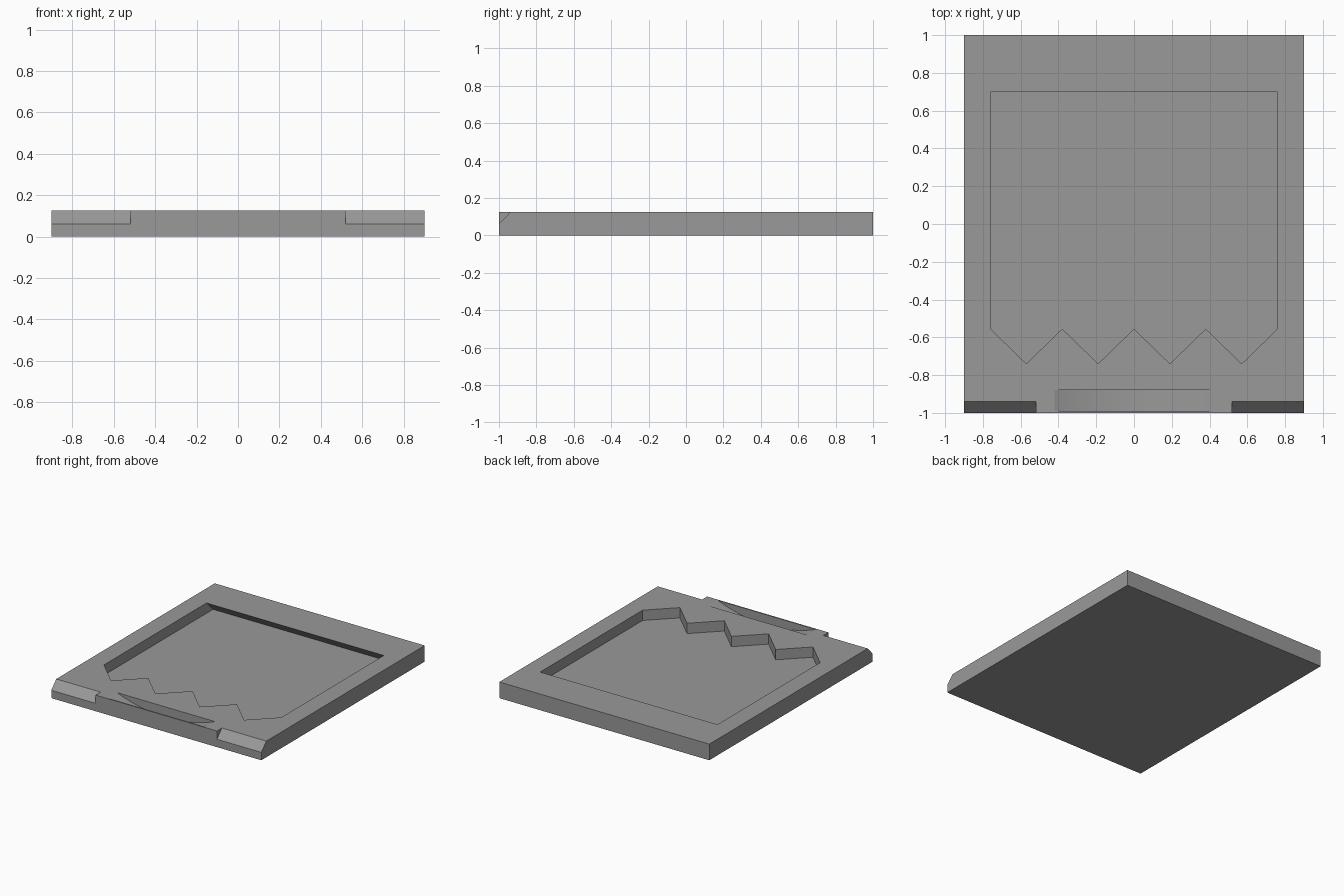
import bpy
import bmesh
import math

default = bpy.data.objects.get("Cube")
if default:
    bpy.data.objects.remove(default, do_unlink=True)

W, L, H = 0.9, 1.0, 0.125      # half width, half length, height
FLOOR = 0.045                  # recess floor height
ABOVE = H + 0.02               # cutters reach past the top face

grey = bpy.data.materials.new("mid grey")
grey.use_nodes = True
colour = (0.32, 0.32, 0.32, 1)
grey.diffuse_color = colour
grey.node_tree.nodes["Principled BSDF"].inputs["Base Color"].default_value = colour


def loft(name, start, end):
    """Solid between two matching closed loops of 3D points."""
    bm = bmesh.new()
    a = [bm.verts.new(p) for p in start]
    b = [bm.verts.new(p) for p in end]
    bm.faces.new(a)
    bm.faces.new(b)
    for i in range(len(a)):
        j = (i + 1) % len(a)
        bm.faces.new((a[i], a[j], b[j], b[i]))
    bmesh.ops.recalc_face_normals(bm, faces=bm.faces)
    mesh = bpy.data.meshes.new(name)
    bm.to_mesh(mesh)
    bm.free()
    mesh.materials.append(grey)
    obj = bpy.data.objects.new(name, mesh)
    bpy.context.collection.objects.link(obj)
    return obj


def carve(target, cutter):
    cutter.hide_render = True
    mod = target.modifiers.new(cutter.name, 'BOOLEAN')
    mod.operation = 'DIFFERENCE'
    mod.solver = 'EXACT'
    mod.object = cutter
    bpy.context.view_layer.objects.active = target
    bpy.ops.object.modifier_apply(modifier=mod.name)
    bpy.data.objects.remove(cutter, do_unlink=True)


# Base slab
outline = [(-W, -L), (W, -L), (W, L), (-W, L)]
tray = loft("tray", [(x, y, 0) for x, y in outline], [(x, y, H) for x, y in outline])

# Recess with a zigzag front and an undercut back wall
teeth = [(-0.76 + 0.19 * i, -0.74 if i % 2 else -0.555) for i in range(9)]


def recess_loop(z):
    back = 0.70 + (H - z)
    return [(x, y, z) for x, y in teeth] + [(0.76, back, z), (-0.76, back, z)]


carve(tray, loft("recess_cutter", recess_loop(FLOOR), recess_loop(ABOVE)))

# Bevels on both ends of the front edge
bevel = [(-L - 0.02, 0.04), (-L + 0.08, H + 0.02), (-L - 0.02, H + 0.02)]
for side in (-1, 1):
    carve(tray, loft("bevel_cutter",
                     [(side * 0.52, y, z) for y, z in bevel],
                     [(side * (W + 0.1), y, z) for y, z in bevel]))

# Shallow curved finger scoop behind a thin front lip
half, depth, steps = 0.42, 0.08, 32
radius = (half ** 2 + depth ** 2) / (2 * depth)
sweep = math.asin(half / radius)
arc = []
for i in range(steps + 1):
    a = sweep * (2 * i / steps - 1)
    arc.append((radius * math.sin(a), H - depth + radius * (1 - math.cos(a))))
arc += [(half, ABOVE), (-half, ABOVE)]
carve(tray, loft("scoop_cutter",
                 [(x, -0.99, z) for x, z in arc],
                 [(x, -0.88, z) for x, z in arc]))

# Smooth only the scoop's curved floor
bpy.ops.object.select_all(action='DESELECT')
tray.select_set(True)
bpy.context.view_layer.objects.active = tray
bpy.ops.object.shade_smooth_by_angle(angle=math.radians(10))
